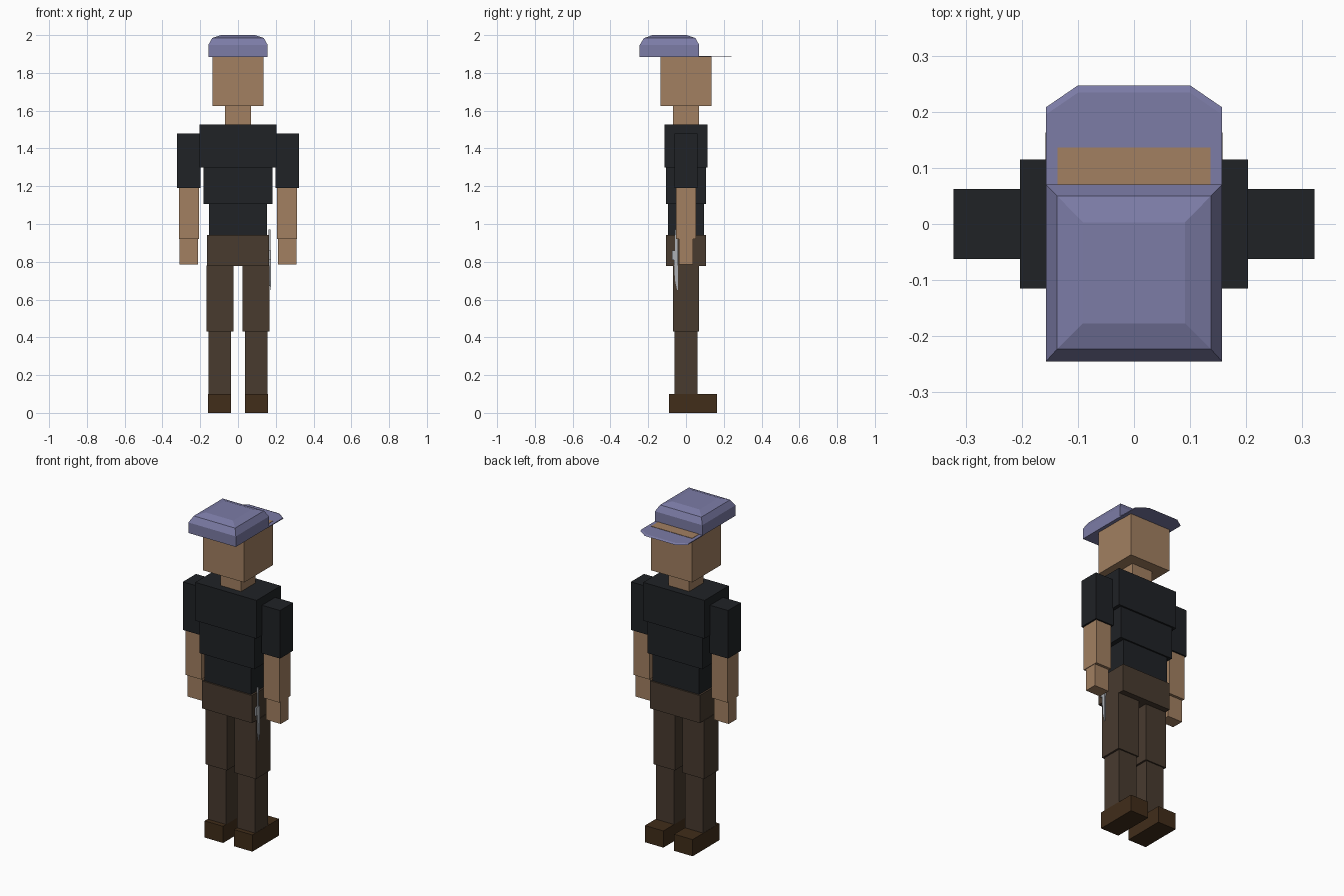
import bpy, bmesh

if "Cube" in bpy.data.objects:
    bpy.data.objects.remove(bpy.data.objects["Cube"])


def material(name, rgb):
    m = bpy.data.materials.new(name)
    m.diffuse_color = (*rgb, 1)
    m.use_nodes = True
    m.node_tree.nodes["Principled BSDF"].inputs["Base Color"].default_value = m.diffuse_color
    return m


skin = material("skin", (0.36, 0.215, 0.12))
shirt = material("shirt", (0.014, 0.016, 0.019))
trousers = material("trousers", (0.065, 0.043, 0.028))
leather = material("leather", (0.052, 0.026, 0.01))
cloth = material("cap_cloth", (0.2, 0.2, 0.38))
steel = material("steel", (0.42, 0.44, 0.47))


def loft(name, rings, mat):
    """Closed flat-faced solid through rings of 3D points, bottom to top."""
    bm = bmesh.new()
    loops = [[bm.verts.new(p) for p in ring] for ring in rings]
    bm.faces.new(loops[0])
    bm.faces.new(loops[-1])
    for a, b in zip(loops, loops[1:]):
        for i in range(len(a)):
            j = (i + 1) % len(a)
            bm.faces.new((a[i], a[j], b[j], b[i]))
    bmesh.ops.recalc_face_normals(bm, faces=bm.faces)
    me = bpy.data.meshes.new(name)
    bm.to_mesh(me)
    bm.free()
    me.materials.append(mat)
    ob = bpy.data.objects.new(name, me)
    bpy.context.collection.objects.link(ob)
    return ob


def rect(x0, x1, y0, y1, z):
    return [(x0, y0, z), (x1, y0, z), (x1, y1, z), (x0, y1, z)]


def box(name, x, y, z, mat):
    return loft(name, [rect(*x, *y, h) for h in z], mat)


# Head and torso blocks: half width, half depth, heights
for name, hx, hy, z0, z1, mat in [
    ("head", 0.136, 0.136, 1.625, 1.890, skin),
    ("neck", 0.069, 0.069, 1.525, 1.630, skin),
    ("chest", 0.203, 0.115, 1.298, 1.527, shirt),
    ("waist", 0.182, 0.105, 1.105, 1.298, shirt),
    ("belly", 0.154, 0.096, 0.943, 1.105, shirt),
    ("pelvis", 0.165, 0.105, 0.778, 0.943, trousers),
]:
    box(name, (-hx, hx), (-hy, hy), (z0, z1), mat)

# Limbs, repeated on both sides
for side, s in (("left", -1), ("right", 1)):
    for name, x0, x1, y0, y1, z0, z1, mat in [
        ("upper_arm", 0.199, 0.322, -0.062, 0.062, 1.190, 1.478, shirt),
        ("forearm", 0.206, 0.312, -0.053, 0.053, 0.920, 1.190, skin),
        ("hand", 0.211, 0.309, -0.037, 0.037, 0.785, 0.920, skin),
        ("thigh", 0.025, 0.168, -0.070, 0.070, 0.430, 0.780, trousers),
        ("shin", 0.036, 0.157, -0.062, 0.062, 0.100, 0.430, trousers),
        ("boot", 0.036, 0.158, -0.090, 0.163, 0.000, 0.100, leather),
    ]:
        box(f"{side}_{name}", sorted((s * x0, s * x1)), (y0, y1), (z0, z1), mat)

# Cap crown, stepping inward to a flat top
loft("cap_crown", [
    rect(-0.157, 0.157, -0.245, 0.070, 1.885),
    rect(-0.157, 0.157, -0.245, 0.070, 1.948),
    rect(-0.137, 0.137, -0.223, 0.050, 1.984),
    rect(-0.091, 0.091, -0.177, 0.003, 2.000),
], cloth)


# Thin cap brim with clipped corners
def brim(d, z):
    return [(-0.157, 0.06, z), (0.157, 0.06, z), (0.157, 0.208 - d, z),
            (0.1, 0.247 - d, z), (-0.1, 0.247 - d, z), (-0.157, 0.208 - d, z)]


loft("cap_brim", [brim(0, 1.883), brim(0.013, 1.888)], cloth)

# Knife hanging at the hip
box("knife_handle", (0.162, 0.172), (-0.058, -0.045), (0.86, 0.97), steel)
box("knife_guard", (0.164, 0.174), (-0.075, -0.042), (0.81, 0.86), steel)
loft("knife_blade", [
    rect(0.169, 0.173, -0.047, -0.043, 0.65),
    rect(0.167, 0.174, -0.058, -0.042, 0.70),
    rect(0.166, 0.174, -0.064, -0.042, 0.81),
], steel)
